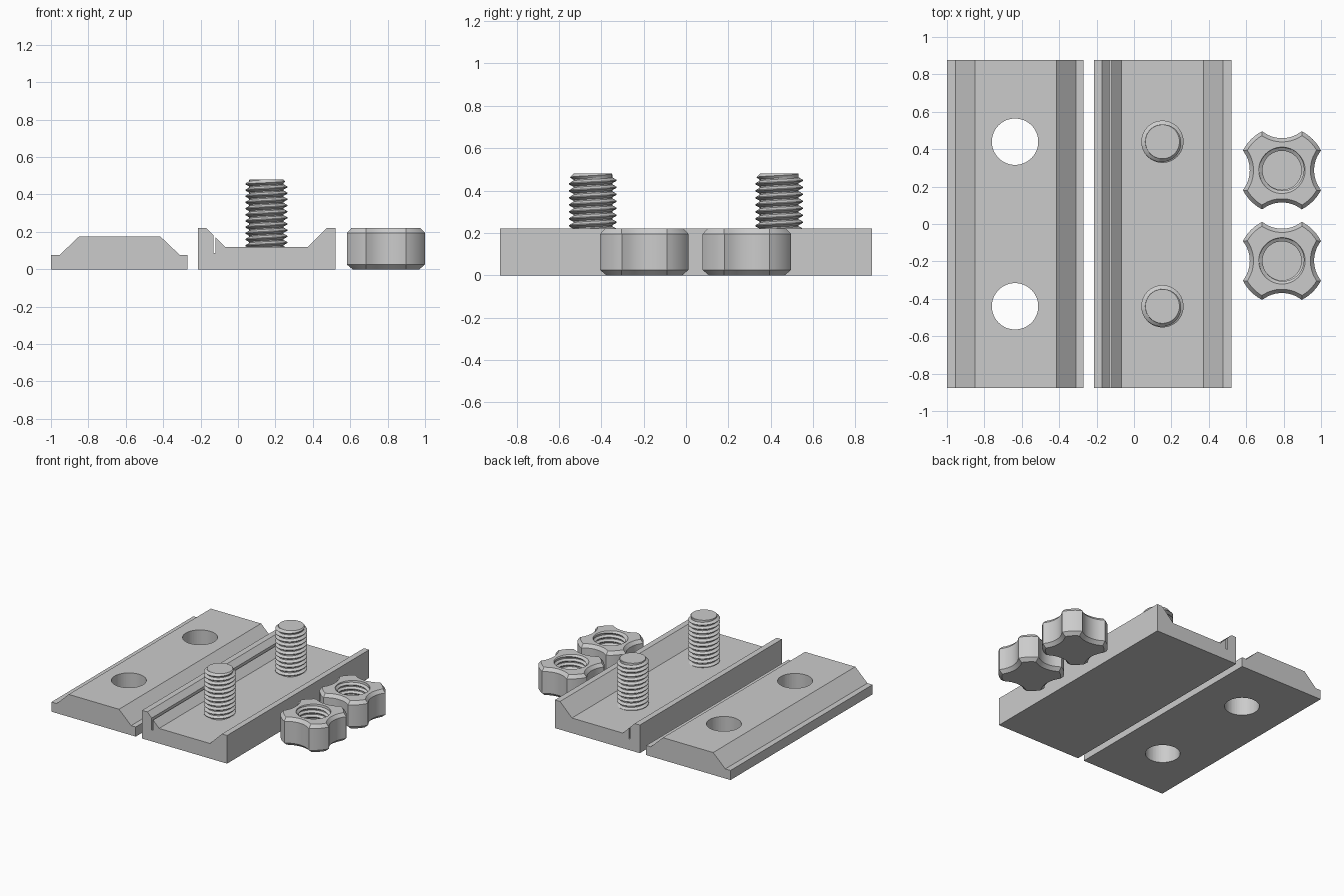
import bpy, bmesh, math
from math import sin, cos, pi, sqrt, acos, radians

if "Cube" in bpy.data.objects:
    bpy.data.objects.remove(bpy.data.objects["Cube"])

grey = bpy.data.materials.new("plain grey")
grey.diffuse_color = (0.6, 0.6, 0.6, 1)
grey.use_nodes = True
grey.node_tree.nodes["Principled BSDF"].inputs["Base Color"].default_value = grey.diffuse_color
SEG = 64          # columns around threads and knobs
PITCH = 0.033


def finish(name, bm, loc=(0, 0, 0), smooth=False):
    bmesh.ops.remove_doubles(bm, verts=bm.verts, dist=1e-5)
    bmesh.ops.recalc_face_normals(bm, faces=bm.faces)
    me = bpy.data.meshes.new(name)
    bm.to_mesh(me)
    bm.free()
    ob = bpy.data.objects.new(name, me)
    ob.location = loc
    me.materials.append(grey)
    bpy.context.collection.objects.link(ob)
    if smooth:
        bpy.ops.object.select_all(action='DESELECT')
        ob.select_set(True)
        bpy.context.view_layer.objects.active = ob
        bpy.ops.object.shade_smooth_by_angle(angle=radians(25))
    return ob


def extrude_profile(name, pts, half=0.878):
    """Extrude an (x, z) outline along y."""
    bm = bmesh.new()
    face = bm.faces.new([bm.verts.new((x, -half, z)) for x, z in pts])
    geom = bmesh.ops.extrude_face_region(bm, geom=[face])['geom']
    moved = [g for g in geom if isinstance(g, bmesh.types.BMVert)]
    bmesh.ops.translate(bm, verts=moved, vec=(0, 2 * half, 0))
    return finish(name, bm)


def thread(bm, z0, z1, root, crest, limit):
    """Helical thread surface between z0 and z1; limit(r, z) shapes the ends."""
    def radius(turn):
        f = abs((turn % 1.0) * 2 - 1)                # 0 at crest, 1 at root
        return crest + (root - crest) * min(1, max(0, (f - 0.12) / 0.7))
    marks = (0, 0.06, 0.41, 0.59, 0.94)              # corners of the tooth outline
    turns = int((z1 - z0) / PITCH) + 2
    cols = []
    for i in range(SEG + 1):
        t = i / SEG
        col = []
        for k in range(-1, turns):
            for m in marks:
                z = min(z1, max(z0, z0 + PITCH * (k + m + t)))
                r = limit(radius((z - z0) / PITCH - t + 0.5), z)
                col.append(bm.verts.new((r * cos(2 * pi * t), r * sin(2 * pi * t), z)))
        cols.append(col)
    for a, b in zip(cols, cols[1:]):
        for j in range(len(a) - 1):
            if a[j].co.z != a[j + 1].co.z or b[j].co.z != b[j + 1].co.z:
                bm.faces.new((a[j], b[j], b[j + 1], a[j + 1]))
    bmesh.ops.remove_doubles(bm, verts=bm.verts, dist=1e-5)
    loose = [v for v in bm.verts if not v.link_faces]
    bmesh.ops.delete(bm, geom=loose, context='VERTS')


def cap(bm, z):
    """Close the open loop at height z."""
    edges = [e for e in bm.edges if e.is_boundary
             and all(abs(v.co.z - z) < 1e-5 for v in e.verts)]
    bmesh.ops.holes_fill(bm, edges=edges, sides=0)


def knob_outline(d):
    """Four-lobed outline, moved inwards by d."""
    r, c, s = 0.234 - d, 0.345, 0.173 + d            # lobe radius, scallop centre and radius
    a = acos((r * r + c * c - s * s) / (2 * r * c))
    pts = []
    for q in range(4):
        phis = [-a + 2 * a * i / 10 for i in range(10)]
        phis += [a + (pi / 2 - 2 * a) * i / 6 for i in range(6)]
        for i, p in enumerate(phis):
            rad = c * cos(p) - sqrt(s * s - (c * sin(p)) ** 2) if i < 10 else r
            pts.append((rad * cos(p + q * pi / 2), rad * sin(p + q * pi / 2)))
    return pts[5:] + pts[:5]                         # start on the +x axis


def make_bolt(name, loc):
    top = 0.48
    bm = bmesh.new()
    thread(bm, 0.11, top, 0.092, 0.113, lambda r, z: min(r, 0.091 + (top - z)))
    cap(bm, top)
    cap(bm, 0.11)
    finish(name, bm, loc, True)


def make_knob(name, loc):
    top, floor, mouth = 0.22, 0.05, 0.124
    bm = bmesh.new()
    # threaded blind hole with a countersunk mouth
    thread(bm, floor, top, 0.122, 0.104, lambda r, z: max(r, mouth - (top - z)))
    cap(bm, floor)
    # chamfered outer wall and top face
    rings = []
    for d, z in ((0.025, 0), (0, 0.025), (0, 0.195), (0.02, top)):
        rings.append([bm.verts.new((x, y, z)) for x, y in knob_outline(d)])
    rings.append([bm.verts.new((mouth * cos(2 * pi * i / SEG), mouth * sin(2 * pi * i / SEG), top))
                  for i in range(SEG)])
    for a, b in zip(rings, rings[1:]):
        for i in range(SEG):
            j = (i + 1) % SEG
            bm.faces.new((a[i], a[j], b[j], b[i]))
    bm.faces.new(rings[0])
    finish(name, bm, loc, True)


# Cover plate with two through holes
cover = extrude_profile("cover_plate", [
    (-1, 0), (-0.27, 0), (-0.27, 0.075), (-0.31, 0.075),
    (-0.415, 0.175), (-0.85, 0.175), (-0.955, 0.075), (-1, 0.075)])
for i, y in enumerate((-0.44, 0.44)):
    bm = bmesh.new()
    bmesh.ops.create_cone(bm, cap_ends=True, segments=SEG, radius1=0.124, radius2=0.124, depth=0.6)
    cutter = finish(f"hole_cutter_{i + 1}", bm, (-0.636, y, 0.1))
    cutter.hide_render = True
    cutter.hide_set(True)
    mod = cover.modifiers.new("hole", 'BOOLEAN')
    mod.operation = 'DIFFERENCE'
    mod.solver = 'EXACT'
    mod.object = cutter

# Base plate: channel with sloped sides and a narrow slot
extrude_profile("base_plate", [
    (-0.215, 0), (0.52, 0), (0.52, 0.22), (0.475, 0.22), (0.372, 0.118),
    (-0.068, 0.118), (-0.12, 0.17), (-0.12, 0.088), (-0.132, 0.088),
    (-0.132, 0.182), (-0.17, 0.22), (-0.215, 0.22)])

# Threaded studs on the base
for i, y in enumerate((-0.44, 0.44)):
    make_bolt(f"stud_{i + 1}", (0.152, y, 0))

# Hand knobs
for i, y in enumerate((-0.197, 0.287)):
    make_knob(f"knob_{i + 1}", (0.791, y, 0))
